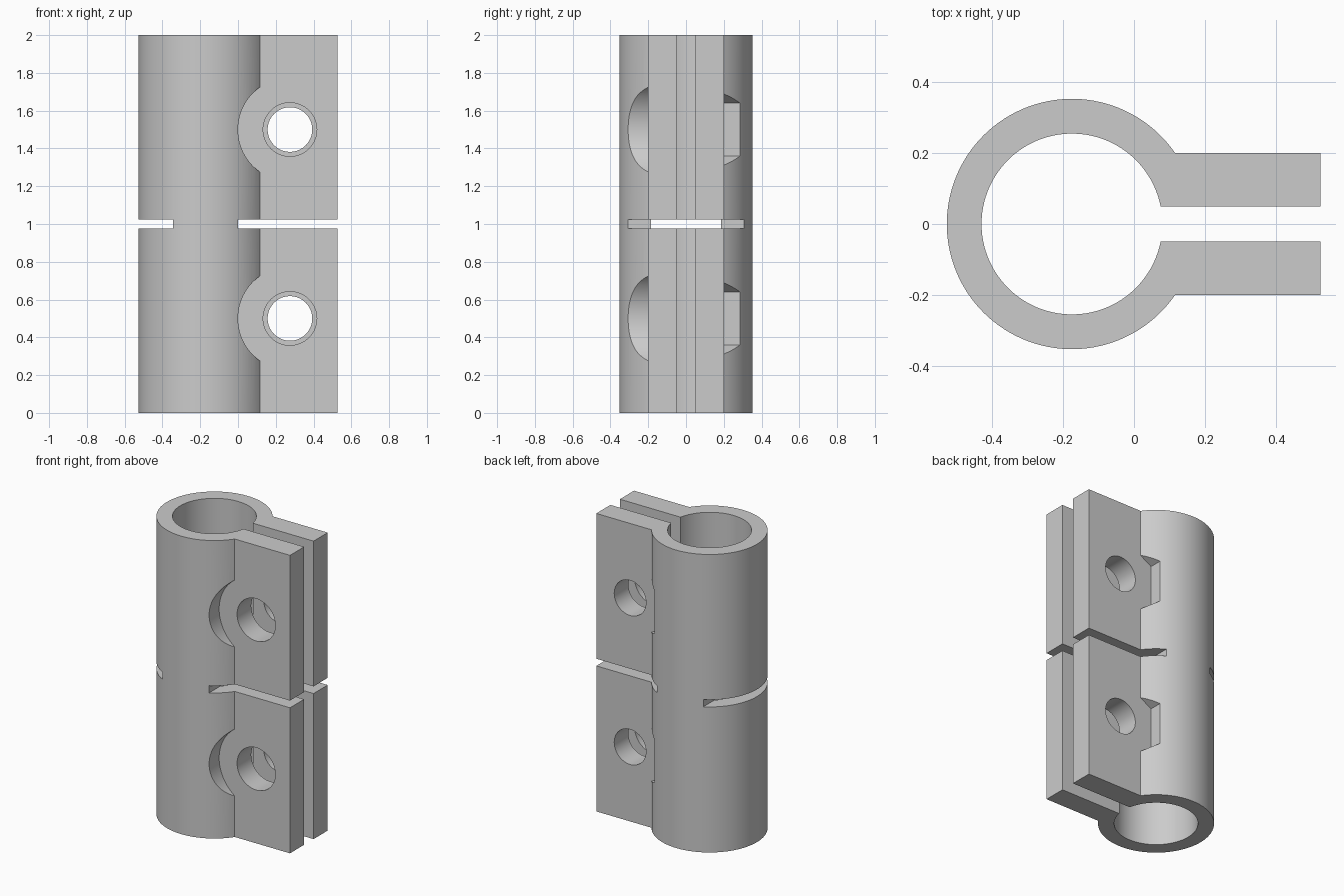
import bpy, bmesh, math

if "Cube" in bpy.data.objects:
    bpy.data.objects.remove(bpy.data.objects["Cube"])

R_OUT, R_IN, CX = 0.353, 0.255, -0.175   # sleeve radii and axis
LUG, GAP, END = 0.2, 0.05, 0.526         # lug outer y, half gap, lug end x
HOLE_X, HOLE_Z = 0.275, (0.5, 1.5)


def prism(name, points, axis, lo, hi):
    """Extrude a 2D outline along z (points are x, y) or y (points are x, z)."""
    bm = bmesh.new()
    place = (lambda a, b, h: (a, b, h)) if axis == 'Z' else (lambda a, b, h: (a, h, b))
    rings = [[bm.verts.new(place(a, b, h)) for a, b in points] for h in (lo, hi)]
    n = len(points)
    bm.faces.new(rings[0])
    bm.faces.new(rings[1])
    for i in range(n):
        j = (i + 1) % n
        bm.faces.new((rings[0][i], rings[0][j], rings[1][j], rings[1][i]))
    bmesh.ops.recalc_face_normals(bm, faces=bm.faces)
    mesh = bpy.data.meshes.new(name)
    bm.to_mesh(mesh)
    bm.free()
    obj = bpy.data.objects.new(name, mesh)
    bpy.context.collection.objects.link(obj)
    return obj


def polygon(cx, cz, r, sides, turn=0.0):
    return [(cx + r * math.cos(turn + math.tau * i / sides),
             cz + r * math.sin(turn + math.tau * i / sides)) for i in range(sides)]


def open_arc(r, y_end, n=96):
    """Arc around the sleeve axis, open towards +x, ending exactly at +-y_end."""
    a0 = math.asin(y_end / r)
    pts = [(CX + r * math.cos(a), r * math.sin(a))
           for a in (a0 + (math.tau - 2 * a0) * i / n for i in range(n + 1))]
    pts[0], pts[-1] = (pts[0][0], y_end), (pts[-1][0], -y_end)
    return pts


def rect(x0, x1, y0, y1):
    return [(x0, y0), (x1, y0), (x1, y1), (x0, y1)]


def cut(target, cutter):
    cutter.hide_render = True
    mod = target.modifiers.new("cut", 'BOOLEAN')
    mod.operation, mod.solver, mod.object = 'DIFFERENCE', 'EXACT', cutter
    bpy.context.view_layer.objects.active = target
    bpy.ops.object.modifier_apply(modifier=mod.name)
    bpy.data.objects.remove(cutter)


# Split sleeve with two clamping lugs, one C-shaped profile
profile = (open_arc(R_OUT, LUG) + [(END, -LUG), (END, -GAP)]
           + open_arc(R_IN, GAP)[::-1] + [(END, GAP), (END, LUG)])
clamp = prism("clamp_sleeve", profile, 'Z', 0.0, 2.0)

# Slots that separate the upper and lower clamps, leaving a bridge
for x0, x1 in ((-1.0, -0.345), (0.0, 1.0)):
    cut(clamp, prism("slot_cutter", rect(x0, x1, -1, 1), 'Z', 0.977, 1.025))

for z in HOLE_Z:
    # Round bolt-head relief in front, hexagonal nut relief behind
    cut(clamp, prism("head_cutter", polygon(HOLE_X, z, 0.275, 96), 'Y', -0.6, -LUG))
    cut(clamp, prism("nut_cutter", polygon(HOLE_X, z, 0.28, 6, math.pi / 6), 'Y', LUG, 0.6))
    # Clearance hole in the front lug, smaller hole in the back lug
    cut(clamp, prism("front_hole_cutter", polygon(HOLE_X, z, 0.142, 64), 'Y', -0.4, 0.0))
    cut(clamp, prism("back_hole_cutter", polygon(HOLE_X, z, 0.118, 64), 'Y', 0.0, 0.4))

# Plain grey finish
grey = bpy.data.materials.new("plain grey")
grey.diffuse_color = (0.6, 0.6, 0.6, 1.0)
grey.use_nodes = True
grey.node_tree.nodes["Principled BSDF"].inputs["Base Color"].default_value = grey.diffuse_color
clamp.data.materials.clear()
clamp.data.materials.append(grey)
for face in clamp.data.polygons:
    face.material_index = 0

bpy.ops.object.select_all(action='DESELECT')
clamp.select_set(True)
bpy.context.view_layer.objects.active = clamp
bpy.ops.object.shade_smooth_by_angle(angle=math.radians(25))
